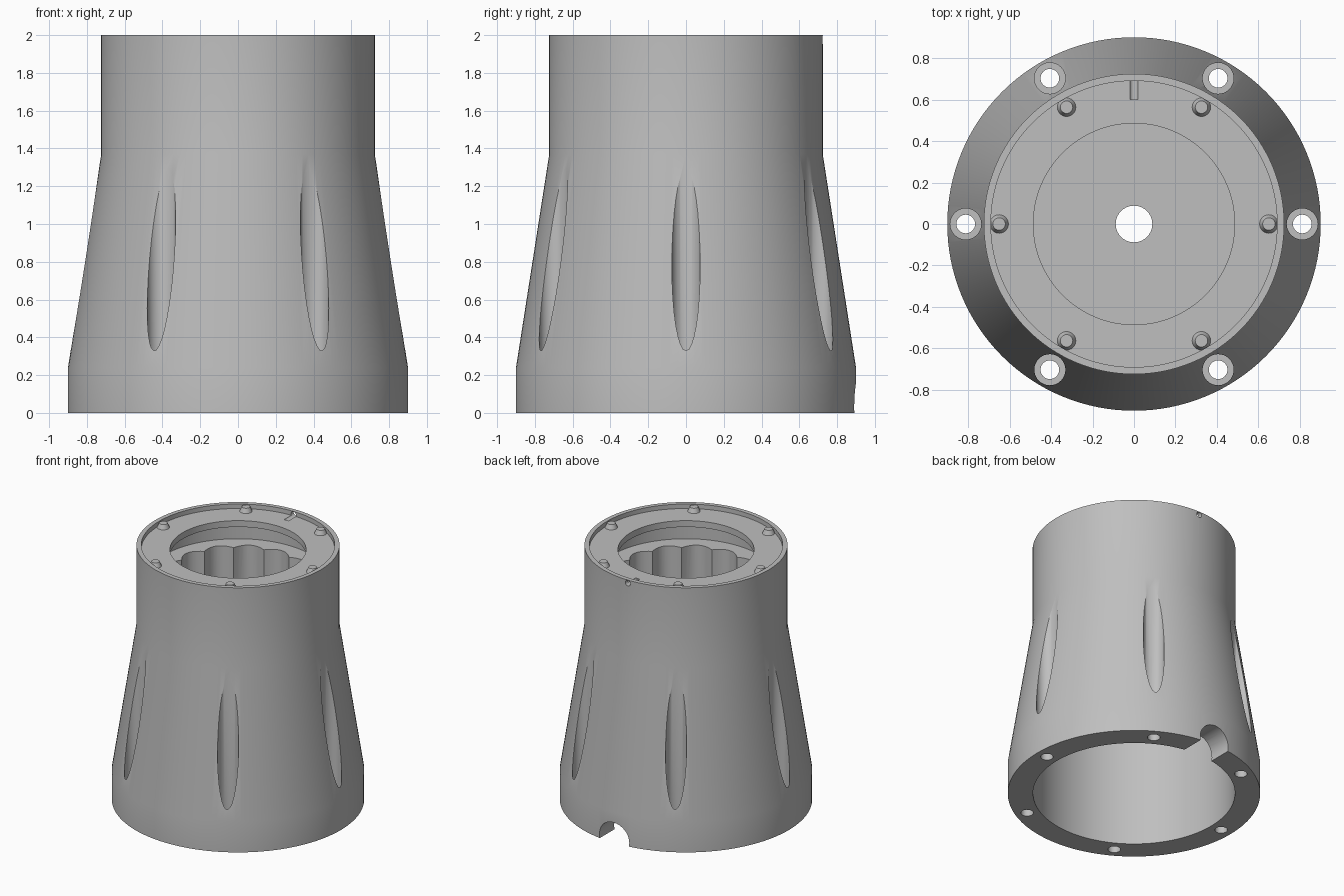
import bpy, bmesh
from math import pi, cos, sin, radians
from mathutils import Matrix, Vector

old = bpy.data.objects.get("Cube")
if old:
    bpy.data.objects.remove(old)

grey = bpy.data.materials.new("plain_grey")
grey.use_nodes = True
colour = (0.52, 0.52, 0.52, 1)
grey.diffuse_color = colour
grey.node_tree.nodes["Principled BSDF"].inputs["Base Color"].default_value = colour


def finish(bm, name):
    bmesh.ops.recalc_face_normals(bm, faces=bm.faces)
    mesh = bpy.data.meshes.new(name)
    bm.to_mesh(mesh)
    bm.free()
    mesh.materials.append(grey)
    obj = bpy.data.objects.new(name, mesh)
    bpy.context.collection.objects.link(obj)
    return obj


def revolve(bm, profile, steps, place=Matrix(), closed=False):
    """Turn a (radius, z) profile about z; open profiles get end caps."""
    rings = []
    for r, z in profile:
        rings.append([bm.verts.new(place @ Vector((r * cos(2 * pi * i / steps), r * sin(2 * pi * i / steps), z)))
                      for i in range(steps)])
    pairs = list(zip(rings, rings[1:]))
    if closed:
        pairs.append((rings[-1], rings[0]))
    else:
        bm.faces.new(rings[0])
        bm.faces.new(rings[-1])
    for a, b in pairs:
        for i in range(steps):
            j = (i + 1) % steps
            bm.faces.new((a[i], a[j], b[j], b[i]))


def around(radius, k):
    a = radians(60 * k)
    return Matrix.Translation((radius * cos(a), radius * sin(a), 0))


def select_only(obj):
    bpy.ops.object.select_all(action='DESELECT')
    obj.select_set(True)
    bpy.context.view_layer.objects.active = obj


def cut(obj, bm):
    cutter = finish(bm, "cutter")
    cutter.hide_render = True
    mod = obj.modifiers.new("cut", 'BOOLEAN')
    mod.operation = 'DIFFERENCE'
    mod.solver = 'EXACT'
    mod.object = cutter
    select_only(obj)
    bpy.ops.object.modifier_apply(modifier=mod.name)
    bpy.data.objects.remove(cutter)


# Hollow housing: flared skirt, straight neck, lipped top chamber, open base
bm = bmesh.new()
revolve(bm, [(0.72, 0), (0.9, 0), (0.9, 0.24), (0.724, 1.37), (0.724, 2), (0.69, 2),
             (0.69, 1.965), (0.485, 1.965), (0.485, 1.915), (0.64, 1.915), (0.64, 1.75),
             (0.088, 1.75), (0.088, 1.2), (0.72, 1.2)], 128, closed=True)
housing = finish(bm, "housing")

# Six bolt holes whose wide counterbores leave grooves in the skirt
bm = bmesh.new()
for k in range(6):
    revolve(bm, [(0.045, -0.1), (0.045, 0.25), (0.075, 0.25), (0.075, 1.6)], 32, around(0.811, k))
cut(housing, bm)

# Scalloped socket with fourteen lobes
lobes, per = 14, 10
bm = bmesh.new()
loop = []
for i in range(lobes * per):
    a = 2 * pi * i / (lobes * per)
    r = 0.49 + 0.05 * sin(pi * (i % per) / per)
    loop.append(bm.verts.new((r * cos(a), r * sin(a), 1.4)))
base = bm.faces.new(loop)
top = bmesh.ops.extrude_face_region(bm, geom=[base])
bmesh.ops.translate(bm, vec=(0, 0, 0.4), verts=[v for v in top["geom"] if isinstance(v, bmesh.types.BMVert)])
cut(housing, bm)

# Cable notch at the base and small hole under the rim, both at the back
for radius, z in ((0.13, 0.03), (0.022, 1.976)):
    bm = bmesh.new()
    revolve(bm, [(radius, 0.6), (radius, 1.1)], 32,
            Matrix.Translation((0, 0, z)) @ Matrix.Rotation(-pi / 2, 4, 'X'))
    cut(housing, bm)

# Six tapered locating pegs in the top recess
bm = bmesh.new()
for k in range(6):
    revolve(bm, [(0.049, 1.955), (0.03, 2)], 24, around(0.65, k))
pegs = finish(bm, "locating_pegs")

for obj in (housing, pegs):
    select_only(obj)
    bpy.ops.object.shade_smooth_by_angle(angle=radians(30))
